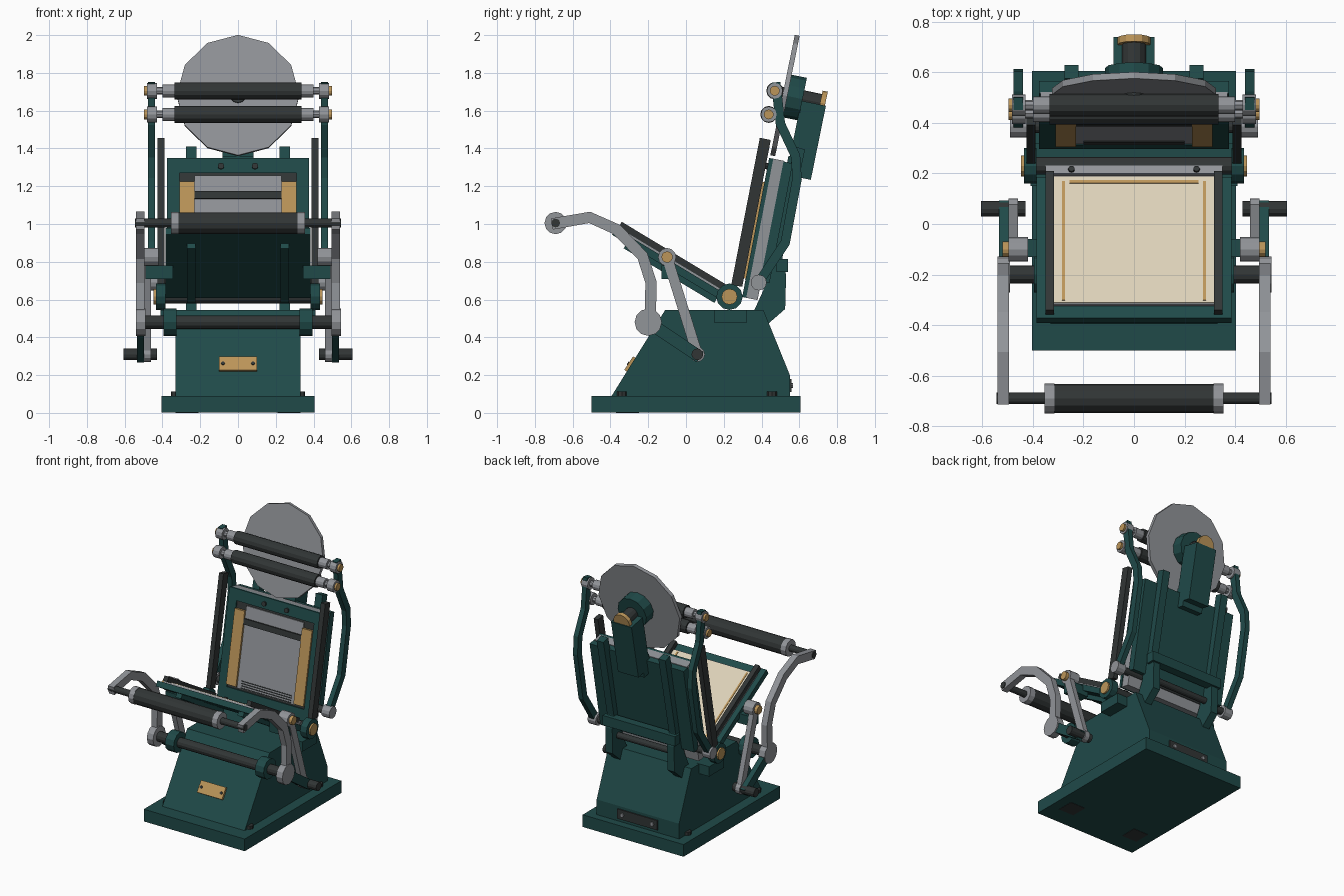
import bpy, bmesh, math
from mathutils import Matrix, Vector

if "Cube" in bpy.data.objects:
    bpy.data.objects.remove(bpy.data.objects["Cube"], do_unlink=True)


def material(name, r, g, b):
    m = bpy.data.materials.new(name)
    m.diffuse_color = (r, g, b, 1)
    m.use_nodes = True
    m.node_tree.nodes["Principled BSDF"].inputs["Base Color"].default_value = (r, g, b, 1)
    return m


GREEN = material("dark green paint", 0.014, 0.068, 0.066)
DARK = material("dark iron", 0.031, 0.036, 0.036)
STEEL = material("steel grey", 0.285, 0.297, 0.318)
BRASS = material("brass", 0.5, 0.3, 0.1)
CREAM = material("cream paper", 0.72, 0.64, 0.48)

WORLD = Matrix.Identity(4)


def tilted(y, z, degrees):
    return Matrix.Translation((0, y, z)) @ Matrix.Rotation(math.radians(degrees), 4, 'X')


PLATEN = tilted(-0.12, 0.745, -31)
BED = tilted(0.315, 0.61, -11)
DISC = tilted(0.524, 1.68, -11.5)
FRONT = tilted(-0.333, 0.19, -33.5)


def finish(name, mat, bm, frame):
    bmesh.ops.recalc_face_normals(bm, faces=bm.faces)
    bm.transform(frame)
    me = bpy.data.meshes.new(name)
    bm.to_mesh(me)
    bm.free()
    me.materials.append(mat)
    ob = bpy.data.objects.new(name, me)
    bpy.context.collection.objects.link(ob)


def box(name, mat, xs, ys, zs, frame=WORLD):
    bm = bmesh.new()
    bmesh.ops.create_cube(bm, size=1)
    for v in bm.verts:
        v.co = [s[0] + (c + 0.5) * (s[1] - s[0]) for c, s in zip(v.co, (xs, ys, zs))]
    finish(name, mat, bm, frame)


def rod(name, mat, a, b, r, sides=12, frame=WORLD):
    # cylinder between two points
    a, b = Vector(a), Vector(b)
    d = b - a
    bm = bmesh.new()
    turn = d.to_track_quat('Z', 'Y').to_matrix().to_4x4()
    bmesh.ops.create_cone(bm, cap_ends=True, segments=sides, radius1=r, radius2=r,
                          depth=d.length, matrix=Matrix.Translation((a + b) / 2) @ turn)
    finish(name, mat, bm, frame)


def axle(name, mat, x0, x1, y, z, r, sides=12):
    rod(name, mat, (x0, y, z), (x1, y, z), r, sides)


def prism(name, mat, x0, x1, profile):
    # side profile in y, z extruded across x
    bm = bmesh.new()
    f = bm.faces.new([bm.verts.new((x0, y, z)) for y, z in profile])
    g = bmesh.ops.extrude_face_region(bm, geom=[f])["geom"]
    bmesh.ops.translate(bm, vec=(x1 - x0, 0, 0),
                        verts=[v for v in g if isinstance(v, bmesh.types.BMVert)])
    finish(name, mat, bm, WORLD)


def strap(name, mat, x0, x1, path, width):
    # flat bar following a bent path
    pts = [Vector(p) for p in path]
    left, right = [], []
    for i, p in enumerate(pts):
        d = (pts[min(i + 1, len(pts) - 1)] - pts[max(i - 1, 0)]).normalized()
        n = Vector((-d.y, d.x)) * width / 2
        left.append(p + n)
        right.append(p - n)
    prism(name, mat, x0, x1, left + right[::-1])


def pair(x0, x1):
    # mirrored x ranges with their side names
    return (("left", x0, x1), ("right", -x1, -x0))


# Base and pedestal
box("base_slab", GREEN, (-0.404, 0.404), (-0.5, 0.605), (0.002, 0.09))
prism("pedestal", GREEN, -0.33, 0.33,
      [(-0.4, 0.08), (-0.11, 0.545), (0.41, 0.545), (0.55, 0.2), (0.55, 0.08)])
box("name_plate", BRASS, (-0.1, 0.1), (-0.016, 0.01), (0.035, 0.12), FRONT)
box("back_plate", DARK, (-0.16, 0.16), (0.54, 0.558), (0.11, 0.18))
for side, s in (("left", 1), ("right", -1)):
    rod(side + "_plate_screw", DARK, (s * 0.08, -0.021, 0.075), (s * 0.08, 0, 0.075), 0.01, 8, FRONT)
    rod(side + "_back_screw", STEEL, (s * 0.12, 0.55, 0.145), (s * 0.12, 0.566, 0.145), 0.014, 8)
    box(side + "_foot", DARK, (s * 0.27 - 0.06, s * 0.27 + 0.06), (-0.37, -0.25), (0, 0.02))
    for y in (-0.34, 0.455):
        rod(side + "_base_bolt", DARK, (s * 0.33, y, 0.08), (s * 0.33, y, 0.113), 0.026, 8)

# Platen with packing, paper, gauge lines and clamps
box("platen", GREEN, (-0.385, 0.385), (-0.335, 0.315), (0.03, 0.07), PLATEN)
box("packing_sheet", STEEL, (-0.348, 0.348), (-0.28, 0.315), (0.06, 0.081), PLATEN)
box("paper", CREAM, (-0.32, 0.32), (-0.273, 0.308), (0.07, 0.086), PLATEN)
box("top_gauge_line", BRASS, (-0.255, 0.255), (0.275, 0.289), (0.086, 0.089), PLATEN)
box("gripper_bar", STEEL, (-0.35, 0.35), (0.313, 0.35), (0.06, 0.1), PLATEN)
for side, a, b in pair(0.316, 0.35):
    box(side + "_platen_rail", DARK, (a, b), (-0.326, 0.315), (0.08, 0.115), PLATEN)
for side, a, b in pair(0.273, 0.285):
    box(side + "_gauge_line", BRASS, (a, b), (-0.265, 0.285), (0.086, 0.089), PLATEN)
for side, a, b in pair(0.225, 0.27):
    box(side + "_platen_rib", GREEN, (a, b), (-0.245, 0.315), (0, 0.04), PLATEN)
    rod(side + "_gripper_bolt", DARK, ((a + b) / 2, 0.33, 0.09), ((a + b) / 2, 0.33, 0.11), 0.013, 8, PLATEN)

# Hinge at the foot of the bed
axle("hinge_shaft", DARK, -0.42, 0.42, 0.23, 0.615, 0.035)
for side, a, b in pair(0.385, 0.435):
    axle(side + "_hinge_collar", GREEN, a, b, 0.23, 0.615, 0.07)
for side, a, b in pair(0.43, 0.447):
    axle(side + "_hinge_cap", BRASS, a, b, 0.23, 0.615, 0.042)
for side, a, b in pair(0.3, 0.41):
    box(side + "_hinge_block", GREEN, (a, b), (0.15, 0.32), (0.475, 0.546))

# Bed: steel plate, green frame, furniture
box("bed_plate", STEEL, (-0.37, 0.37), (0, 0.065), (0, 0.75), BED)
box("bed_back", GREEN, (-0.376, 0.376), (0.06, 0.11), (0.1, 0.745), BED)
for n, za, zb in (("top", 0.67, 0.75), ("bottom", 0.0, 0.08)):
    box("frame_" + n, GREEN, (-0.376, 0.376), (-0.018, 0.004), (za, zb), BED)
for side, a, b in pair(0.31, 0.376):
    box(side + "_frame_side", GREEN, (a, b), (-0.018, 0.004), (0.08, 0.67), BED)
box("chase_backing", DARK, (-0.312, 0.312), (-0.008, 0), (0.08, 0.67), BED)
box("type_bed", STEEL, (-0.23, 0.23), (-0.016, 0), (0.09, 0.655), BED)
box("cross_furniture", DARK, (-0.23, 0.23), (-0.03, 0), (0.53, 0.57), BED)
for i in range(4):
    z = 0.095 + i * 0.016
    box("type_line", DARK, (-0.2, 0.2), (-0.02, 0), (z, z + 0.006), BED)
for side, a, b in pair(0.23, 0.31):
    box(side + "_furniture", BRASS, (a, b), (-0.03, 0), (0.1, 0.62), BED)
for side, a, b in pair(0.39, 0.425):
    box(side + "_roller_track", DARK, (a, b), (-0.087, -0.028), (0.053, 0.845), BED)
for s in (-0.09, 0.09):
    rod("frame_bolt", DARK, (s, -0.03, 0.705), (s, 0, 0.705), 0.017, 8, BED)

# Back ribs, cross bar and rods
for side, a, b in pair(0.22, 0.275):
    prism(side + "_back_rib", GREEN, a, b,
          [(0.575, 1.41), (0.63, 1.395), (0.51, 0.82), (0.53, 0.73),
           (0.525, 0.55), (0.41, 0.45), (0.36, 0.54), (0.41, 0.65)])
box("cross_bar", GREEN, (-0.29, 0.29), (0.48, 0.54), (0.745, 0.815))
axle("back_rod", DARK, -0.25, 0.25, 0.46, 0.66, 0.022)
axle("arm_pivot_shaft", DARK, -0.45, 0.45, 0.385, 0.69, 0.025)

# Ink disc and its bracket
rod("ink_disc", STEEL, (0, -0.013, 0), (0, 0.013, 0), 0.325, 12, DISC)
rod("disc_cap", DARK, (0, -0.024, 0), (0, 0, 0), 0.043, 12, DISC)
rod("disc_hub", GREEN, (0, 0.01, 0), (0, 0.095, 0), 0.115, 12, DISC)
rod("disc_shaft", DARK, (0, 0.05, 0), (0, 0.2, 0), 0.047, 12, DISC)
rod("disc_brass_cap", BRASS, (0, 0.19, 0), (0, 0.218, 0), 0.065, 12, DISC)
box("disc_bracket", GREEN, (-0.082, 0.082), (0.09, 0.223), (-0.41, -0.01), DISC)
box("bracket_foot", GREEN, (-0.082, 0.082), (0.08, 0.16), (0.64, 0.78), BED)

# Ink roller arms and the two ink rollers
ARM = [(0.475, 1.75), (0.5, 1.53), (0.58, 1.36), (0.588, 1.24), (0.525, 0.9), (0.385, 0.69)]
for side, a, b in pair(0.44, 0.476):
    strap(side + "_roller_arm", GREEN, a, b, ARM, 0.05)
for side, a, b in pair(0.425, 0.49):
    axle(side + "_arm_pivot", STEEL, a, b, 0.385, 0.69, 0.042)
for n, y, z in (("upper", 0.47, 1.705), ("lower", 0.438, 1.58)):
    axle(n + "_ink_roller", DARK, -0.335, 0.335, y, z, 0.045)
    axle(n + "_roller_axle", STEEL, -0.47, 0.47, y, z, 0.02, 8)
    for side, a, b in pair(0.335, 0.4):
        axle(side + "_" + n + "_collar", STEEL, a, b, y, z, 0.034)
    for side, a, b in pair(0.43, 0.482):
        axle(side + "_" + n + "_end", STEEL, a, b, y, z, 0.042)
    for side, a, b in pair(0.48, 0.497):
        axle(side + "_" + n + "_brass_cap", BRASS, a, b, y, z, 0.026)

# Handle: front roller on curved arms, turning on the lower shaft
axle("handle_roller", DARK, -0.32, 0.32, -0.69, 1.005, 0.057)
axle("handle_shaft", DARK, -0.545, 0.545, -0.69, 1.005, 0.023)
axle("lower_shaft", DARK, -0.53, 0.53, -0.2, 0.48, 0.035)
CURVE = [(-0.71, 1.0), (-0.51, 1.035), (-0.365, 0.97), (-0.23, 0.83), (-0.185, 0.69), (-0.19, 0.48)]
for side, a, b in pair(0.315, 0.355):
    axle(side + "_handle_collar", STEEL, a, b, -0.69, 1.005, 0.059)
for side, a, b in pair(0.495, 0.54):
    strap(side + "_curved_arm", STEEL, a, b, CURVE, 0.06)
    axle(side + "_arm_hub", STEEL, a, b + 0.005, -0.2, 0.48, 0.072)
for side, a, b in pair(0.325, 0.395):
    axle(side + "_shaft_bearing", GREEN, a, b, -0.2, 0.48, 0.072)

# Cranks and links from the lower shaft up to the platen
for side, a, b in pair(0.497, 0.535):
    strap(side + "_crank", GREEN, a, b, [(-0.2, 0.48), (0.075, 0.295)], 0.065)
for side, a, b in pair(0.43, 0.605):
    axle(side + "_crank_pin", DARK, a, b, 0.06, 0.31, 0.031)
for side, a, b in pair(0.46, 0.497):
    strap(side + "_link", STEEL, a, b, [(-0.1, 0.825), (0.06, 0.31)], 0.055)
    axle(side + "_link_top", STEEL, a, b, -0.1, 0.825, 0.048)
    axle(side + "_link_foot", STEEL, a, b, 0.06, 0.31, 0.04)
for side, a, b in pair(0.42, 0.47):
    axle(side + "_link_boss", STEEL, a, b, -0.1, 0.825, 0.048)
for side, a, b in pair(0.497, 0.52):
    axle(side + "_link_cap", BRASS, a, b, -0.1, 0.825, 0.03)
for side, a, b in pair(0.345, 0.49):
    box(side + "_platen_lug", GREEN, (a, b), (-0.13, -0.06), (0.71, 0.78))
